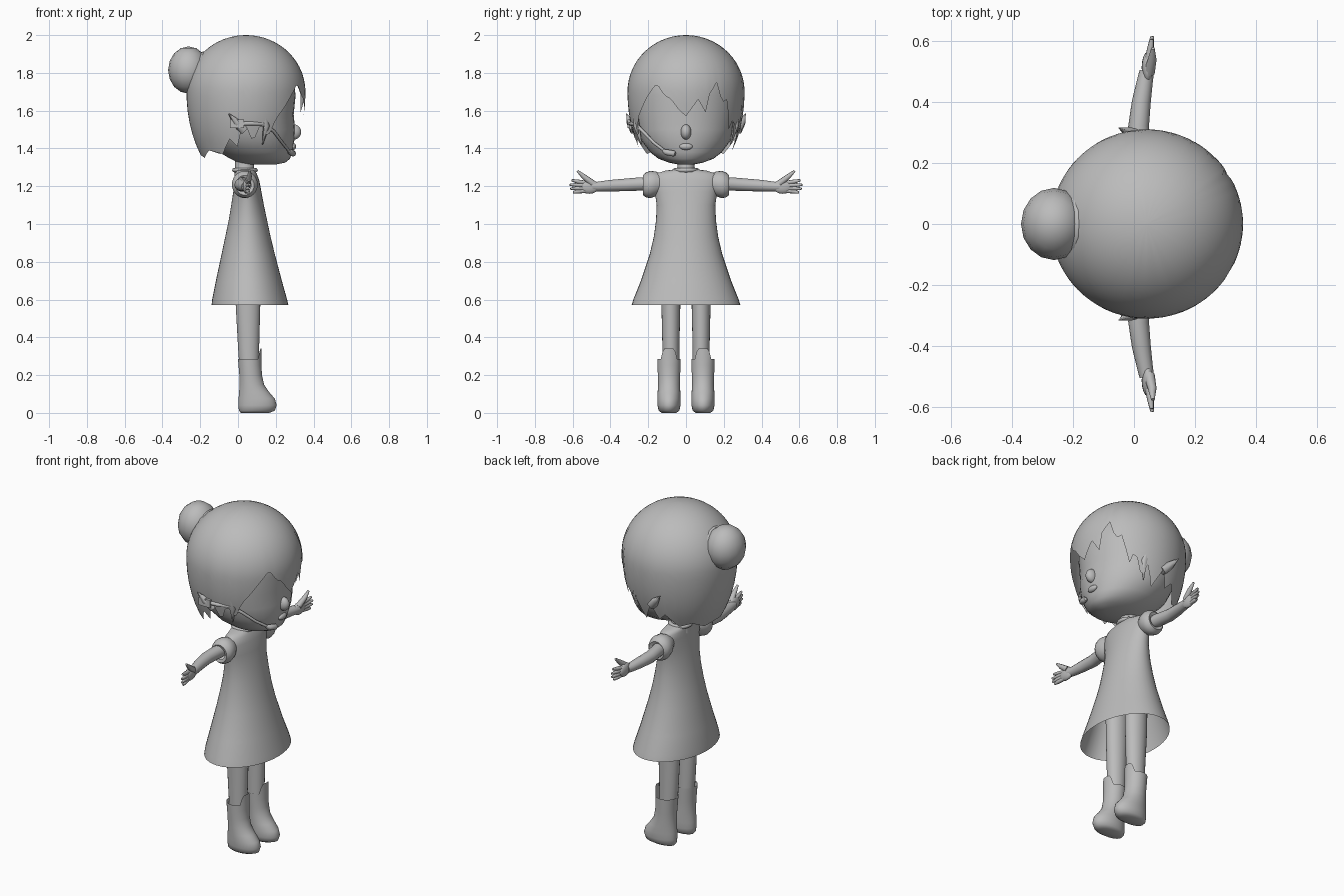
import bpy, bmesh, math
from mathutils import Vector

if "Cube" in bpy.data.objects:
    bpy.data.objects.remove(bpy.data.objects["Cube"])

grey = bpy.data.materials.new("plain_grey")
grey.diffuse_color = (0.5, 0.5, 0.5, 1)
grey.use_nodes = True
grey.node_tree.nodes["Principled BSDF"].inputs["Base Color"].default_value = grey.diffuse_color


def finish(ob, angle=60):
    ob.data.materials.clear()
    ob.data.materials.append(grey)
    bpy.ops.object.select_all(action='DESELECT')
    ob.select_set(True)
    bpy.context.view_layer.objects.active = ob
    bpy.ops.object.shade_smooth_by_angle(angle=math.radians(angle))
    return ob


def rings_mesh(name, rings, cap_start=False, cap_end=False, angle=60):
    """Skin a list of closed rings of points."""
    bm = bmesh.new()
    vs = [[bm.verts.new(p) for p in ring] for ring in rings]
    n = len(rings[0])
    for a, b in zip(vs, vs[1:]):
        for i in range(n):
            j = (i + 1) % n
            bm.faces.new((a[i], a[j], b[j], b[i]))
    if cap_start:
        bm.faces.new(vs[0][::-1])
    if cap_end:
        bm.faces.new(vs[-1])
    bmesh.ops.recalc_face_normals(bm, faces=bm.faces)
    me = bpy.data.meshes.new(name)
    bm.to_mesh(me)
    bm.free()
    ob = bpy.data.objects.new(name, me)
    bpy.context.collection.objects.link(ob)
    return finish(ob, angle)


def loft(name, sections, yc=0, n=32, caps=(False, False), lift=None):
    """Sections are (z, back x, front x, half width in y)."""
    rings = []
    for k, (z, x0, x1, ry) in enumerate(sections):
        ring = []
        for i in range(n):
            a = 2 * math.pi * i / n
            dz = lift(math.cos(a)) if lift and k == len(sections) - 1 else 0
            ring.append(((x0 + x1) / 2 + (x1 - x0) / 2 * math.cos(a),
                         yc + ry * math.sin(a), z + dz))
        rings.append(ring)
    return rings_mesh(name, rings, *caps)


def tube(name, pts, radii, res=4):
    cu = bpy.data.curves.new(name, 'CURVE')
    cu.dimensions = '3D'
    cu.bevel_depth = 1
    cu.bevel_resolution = res
    cu.use_fill_caps = True
    sp = cu.splines.new('POLY')
    sp.points.add(len(pts) - 1)
    for p, co, r in zip(sp.points, pts, radii):
        p.co = (*co, 1)
        p.radius = r
    ob = bpy.data.objects.new(name, cu)
    bpy.context.collection.objects.link(ob)
    bpy.ops.object.select_all(action='DESELECT')
    ob.select_set(True)
    bpy.context.view_layer.objects.active = ob
    bpy.ops.object.convert(target='MESH')
    return finish(bpy.context.object)


def ball(name, loc, scale, seg=20, rot=(0, 0, 0)):
    bpy.ops.mesh.primitive_uv_sphere_add(segments=seg, ring_count=seg // 2,
                                         location=loc, rotation=rot)
    ob = bpy.context.object
    ob.name = name
    ob.scale = scale
    return finish(ob)


# Head under the hair
loft("head", [(1.315, .03, .20, .04), (1.325, .0, .25, .09), (1.345, -.04, .275, .145),
              (1.38, -.10, .287, .19), (1.44, -.16, .298, .235), (1.5, -.19, .302, .255),
              (1.58, -.21, .295, .268), (1.68, -.23, .305, .275), (1.8, -.21, .29, .255),
              (1.9, -.12, .21, .17)], caps=(True, True))
ball("nose", (.297, 0, 1.487), (.038, .028, .04))
ball("lips", (.292, 0, 1.41), (.016, .035, .018))

# Hair cap: ellipsoid shell whose lower edge follows jagged locks
edge = [(0, 1.57), (12, 1.66), (20, 1.59), (24, 1.69), (32, 1.75), (38, 1.64), (44, 1.66),
        (52, 1.50), (58, 1.57), (66, 1.42), (72, 1.50), (80, 1.39), (92, 1.50), (100, 1.41),
        (108, 1.45), (124, 1.37), (140, 1.39), (160, 1.35), (180, 1.37), (200, 1.35),
        (220, 1.39), (240, 1.37), (252, 1.45), (260, 1.41), (268, 1.54), (278, 1.43),
        (286, 1.54), (294, 1.45), (302, 1.56), (310, 1.61), (318, 1.67), (330, 1.745),
        (338, 1.68), (346, 1.66), (350, 1.62), (360, 1.57)]


def edge_z(d):
    for (a, za), (b, zb) in zip(edge, edge[1:]):
        if a <= d <= b:
            return za + (zb - za) * (d - a) / (b - a)


rings = []
ROWS = 18
for r in range(ROWS + 1):
    ring = []
    for d in range(0, 360, 4):
        h = edge_z(d) - 1.7
        end = math.acos(h / (.3 if h > 0 else .515))
        a = .02 + (end - .02) * r / ROWS
        z = 1.7 + (.3 if a < math.pi / 2 else .515) * math.cos(a)
        p = math.radians(d)
        ring.append((.042 + .315 * math.sin(a) * math.cos(p),
                     .31 * math.sin(a) * math.sin(p), z))
    rings.append(ring)
rings_mesh("hair", rings, cap_start=True)

# Bun with its base roll
ball("hair_bun", (-.262, 0, 1.815), (.108, .118, .125), 16)
ball("bun_base", (-.21, 0, 1.80), (.035, .115, .118), 16, (0, .25, 0))

# Neck and collar
loft("neck", [(1.24, -.02, .10, .06), (1.30, -.015, .085, .046), (1.37, -.015, .085, .046)])
bpy.ops.mesh.primitive_torus_add(location=(.037, 0, 1.285), major_radius=.056, minor_radius=.012,
                                 major_segments=28, minor_segments=8)
bpy.context.object.name = "collar"
finish(bpy.context.object)

# Dress, open at the hem
loft("dress", [(.57, -.14, .267, .288), (.60, -.137, .26, .279), (.70, -.117, .232, .239),
               (.84, -.087, .195, .192), (.93, -.068, .173, .171), (1.015, -.05, .155, .159),
               (1.10, -.036, .137, .155), (1.17, -.025, .124, .165), (1.23, -.018, .113, .178),
               (1.265, -.014, .10, .165), (1.282, -.012, .09, .11), (1.29, -.01, .085, .055)], n=40)

for s, side in ((1, "left"), (-1, "right")):
    # Puffed sleeve
    prof = [(.12, .045), (.16, .066), (.19, .072), (.212, .066), (.228, .052), (.222, .035)]
    rings_mesh(side + "_sleeve", [[(.036 + r * .95 * math.cos(t), s * y,
                                    1.213 - (y - .15) * .1 + r * math.sin(t))
                                   for t in (2 * math.pi * i / 24 for i in range(24))]
                                  for y, r in prof])
    # Arm, palm and fingers
    tube(side + "_arm", [(.035, s * .14, 1.215), (.022, s * .24, 1.212), (.015, s * .32, 1.207),
                         (.024, s * .40, 1.203), (.036, s * .47, 1.198), (.042, s * .50, 1.198)],
         [.036, .036, .034, .031, .026, .024], 5)
    ball(side + "_palm", (.045, s * .512, 1.198), (.02, .052, .038), 16)
    for k, (za, zb, yb, xb) in enumerate([(1.218, 1.232, .605, .058), (1.204, 1.208, .615, .06),
                                          (1.19, 1.187, .612, .06), (1.176, 1.167, .598, .058)]):
        tube(f"{side}_finger_{k + 1}", [(.046, s * .53, za), (.054, s * .575, (za + zb) / 2),
                                        (xb, s * yb, zb)], [.011, .011, .006], 2)
    tube(side + "_thumb", [(.05, s * .495, 1.215), (.06, s * .54, 1.25), (.062, s * .575, 1.281)],
         [.018, .014, .006], 2)
    # Leg and boot with a raised front tongue
    loft(side + "_leg", [(.18, .012, .11, .045), (.35, .0, .112, .045),
                         (.57, -.012, .118, .05), (.75, -.015, .12, .052)], s * .08, 24)
    loft(side + "_boot", [(.0, .015, .165, .038), (.012, .005, .195, .055), (.04, .002, .205, .061),
                          (.075, .003, .195, .061), (.11, .006, .165, .06), (.15, .008, .138, .058),
                          (.20, .007, .127, .059), (.25, .003, .124, .061), (.285, .0, .124, .062)],
         s * .09, 32, (True, False),
         lambda c: .055 * max(0, min(1, (c - .72) / .16)))
    # Flared lock beside the ear
    tube(side + "_ear_lock", [(.03, s * .27, 1.50), (-.01, s * .298, 1.54), (-.05, s * .315, 1.585)],
         [.03, .02, .002], 1)
    # Hanging locks framing the face
    tube(side + "_cheek_lock", [(.13, s * .27, 1.62), (.15, s * .262, 1.52), (.13, s * .235, 1.42)],
         [.012, .018, .002], 1)

# Headset: earpiece, boom and microphone
bpy.ops.mesh.primitive_cube_add(size=1, location=(-.005, -.295, 1.53))
ear = bpy.context.object
ear.name = "headset_earpiece"
ear.scale = (.075, .03, .045)
finish(ear, 30)
tube("headset_boom", [(-.03, -.298, 1.53), (.07, -.293, 1.532), (.14, -.268, 1.53),
                      (.19, -.228, 1.49), (.235, -.17, 1.43), (.272, -.11, 1.385)],
     [.011, .011, .01, .009, .008, .008], 2)
tube("headset_microphone", [(.27, -.12, 1.388), (.278, -.105, 1.38), (.292, -.065, 1.373),
                            (.295, -.057, 1.372)], [.009, .016, .016, .009], 3)
